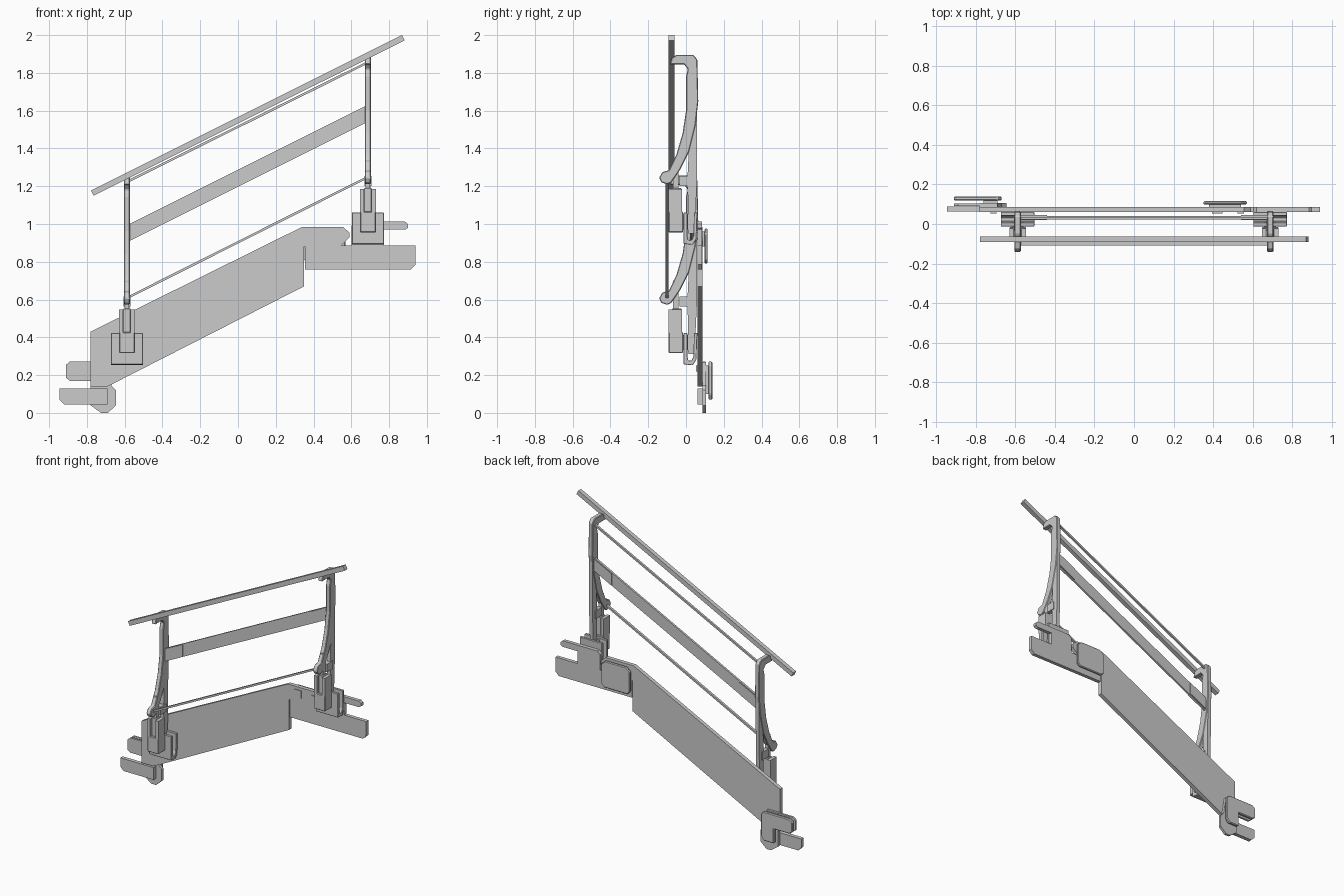
import bpy, bmesh
from mathutils import Vector


def prism(name, pts, lo, hi, axis='Y', bevel=0.0):
    """Extrude a profile along Y (points are x,z) or along X (points are y,z)."""
    def place(p, d):
        return (p[0], d, p[1]) if axis == 'Y' else (d, p[0], p[1])
    bm = bmesh.new()
    face = bm.faces.new([bm.verts.new(place(p, lo)) for p in pts])
    ext = bmesh.ops.extrude_face_region(bm, geom=[face])
    move = Vector(place((0, 0), hi - lo))
    bmesh.ops.translate(bm, vec=move, verts=[v for v in ext['geom'] if isinstance(v, bmesh.types.BMVert)])
    bmesh.ops.recalc_face_normals(bm, faces=bm.faces)
    me = bpy.data.meshes.new(name)
    bm.to_mesh(me)
    bm.free()
    ob = bpy.data.objects.new(name, me)
    bpy.context.collection.objects.link(ob)
    if bevel:
        m = ob.modifiers.new("bevel", 'BEVEL')
        m.width, m.segments = bevel, 1
    return ob


def box(name, x0, x1, y0, y1, z0, z1, bevel=0.0):
    return prism(name, [(x0, z0), (x1, z0), (x1, z1), (x0, z1)], y0, y1, 'Y', bevel)


def sloped(name, x0, z0, x1, z1, h, y0, y1):
    """Sloping bar with vertical ends; z0 and z1 are its lower edge."""
    return prism(name, [(x0, z0), (x1, z1), (x1, z1 + h), (x0, z0 + h)], y0, y1)


# stair stringer
prism("stringer", [(-.78, .14), (-.69, .14), (.35, .67), (.35, .88), (.54, .88), (.59, .93),
                   (.59, .955), (.555, .985), (.34, .985), (-.78, .43)], .06, .087)

# upper landing plate with open slot
prism("upper_landing_plate", [(.355, .76), (.915, .76), (.94, .785), (.94, .885), (.77, .885), (.77, .97),
                              (.885, .97), (.9, .98), (.9, 1.0), (.885, 1.012), (.62, 1.012), (.6, .99),
                              (.6, .885), (.355, .885)], .06, .085)

# lower landing tongue and foot
prism("lower_tongue", [(-.92, .045), (-.69, .045), (-.69, .13), (-.945, .13), (-.945, .07)], .062, .088)
prism("lower_foot", [(-.725, 0), (-.69, 0), (-.645, .04), (-.645, .12), (-.67, .145), (-.69, .27),
                     (-.78, .27), (-.78, .04)], .087, .105)
# rear hook on the lower end
prism("lower_hook", [(-.89, .17), (-.77, .17), (-.77, .07), (-.69, .07), (-.67, .1), (-.67, .25),
                     (-.69, .272), (-.89, .272), (-.91, .255), (-.91, .185)], .118, .14, bevel=.005)
box("lower_hook_spacer", -.76, -.69, .1, .12, .1, .25)
prism("lower_hook_inner", [(-.89, .17), (-.7, .17), (-.7, .272), (-.89, .272), (-.91, .255), (-.91, .185)],
      .09, .104)

# rear catch on the upper end
prism("upper_catch", [(.37, .79), (.55, .79), (.57, .81), (.57, .95), (.54, .975), (.38, .975), (.35, .95),
                      (.35, .81)], .098, .115, bevel=.005)
box("upper_catch_spacer", .38, .54, .085, .1, .88, .96)

# square bolt heads
for x, z, s in ((.42, .94, .026), (.54, .94, .017), (-.71, .235, .016)):
    box("bolt_head", x - s, x + s, .054, .062, z - s, z + s)

# two identical post assemblies, measured at the upper one
post_profile = [(-.085, 1.845), (-.075, 1.88), (-.05, 1.895), (.04, 1.895), (.06, 1.87), (.065, 1.65),
                (.05, 1.52), (.015, 1.38), (-.03, 1.29), (-.078, 1.22), (-.1, 1.21), (-.13, 1.22),
                (-.142, 1.245), (-.125, 1.275), (-.09, 1.285), (-.05, 1.37), (-.018, 1.48), (0, 1.6),
                (0, 1.78), (.01, 1.82), (-.01, 1.845)]
hook_profile = [(-.012, .895), (.035, .89), (.055, .92), (.06, 1.06), (.042, 1.06), (.04, .94), (.03, .915),
                (.012, .915), (.007, .94), (.007, 1.06), (-.012, 1.06)]
for cx, dz in ((.688, 0), (-.588, -.638)):
    def yz(name, pts, w, bevel=0):
        prism(name, [(y, z + dz) for y, z in pts], cx - w, cx + w, 'X', bevel)

    def part(name, x0, x1, y0, y1, z0, z1, bevel=0):
        box(name, cx + x0, cx + x1, y0, y1, z0 + dz, z1 + dz, bevel)

    yz("curved_post", post_profile, .016, .004)
    yz("rear_strut", [(.012, .95), (.045, .95), (.057, 1.2), (.06, 1.7), (.03, 1.7), (.008, 1.25)], .013)
    yz("hook_clamp", hook_profile, .085, .002)
    part("clamp_block", -.042, .042, -.092, -.015, .955, 1.065, .004)
    for s in (-1, 1):
        a, b = sorted((s * .02, s * .042))
        part("clamp_cheek", a, b, -.092, -.022, 1.06, 1.185)
    part("clamp_nut", -.02, .02, -.075, -.025, 1.06, 1.19, .003)
    part("clamp_pin", -.012, .012, -.07, -.04, 1.18, 1.34)
    part("clamp_bridge", -.018, .018, -.035, .03, 1.2, 1.255)
    part("clamp_link", -.03, .03, -.03, .01, .97, 1.05)

# sloping rails between the posts
prism("handrail", [(-.765, 1.15), (.882, 1.972), (.868, 2.0), (-.778, 1.178)], -.092, -.062)
sloped("upper_rod", -.59, 1.215, .69, 1.85, .014, .022, .036)
sloped("lower_rod", -.59, .6, .69, 1.243, .014, -.108, -.092)
sloped("middle_board", -.575, .91, .675, 1.535, .09, .026, .04)
for x in (-.575, .54):
    z = .91 + (x + .575) * .5
    sloped("board_end_plate", x, z + .004, x + .135, z + .0715, .082, .02, .046)
